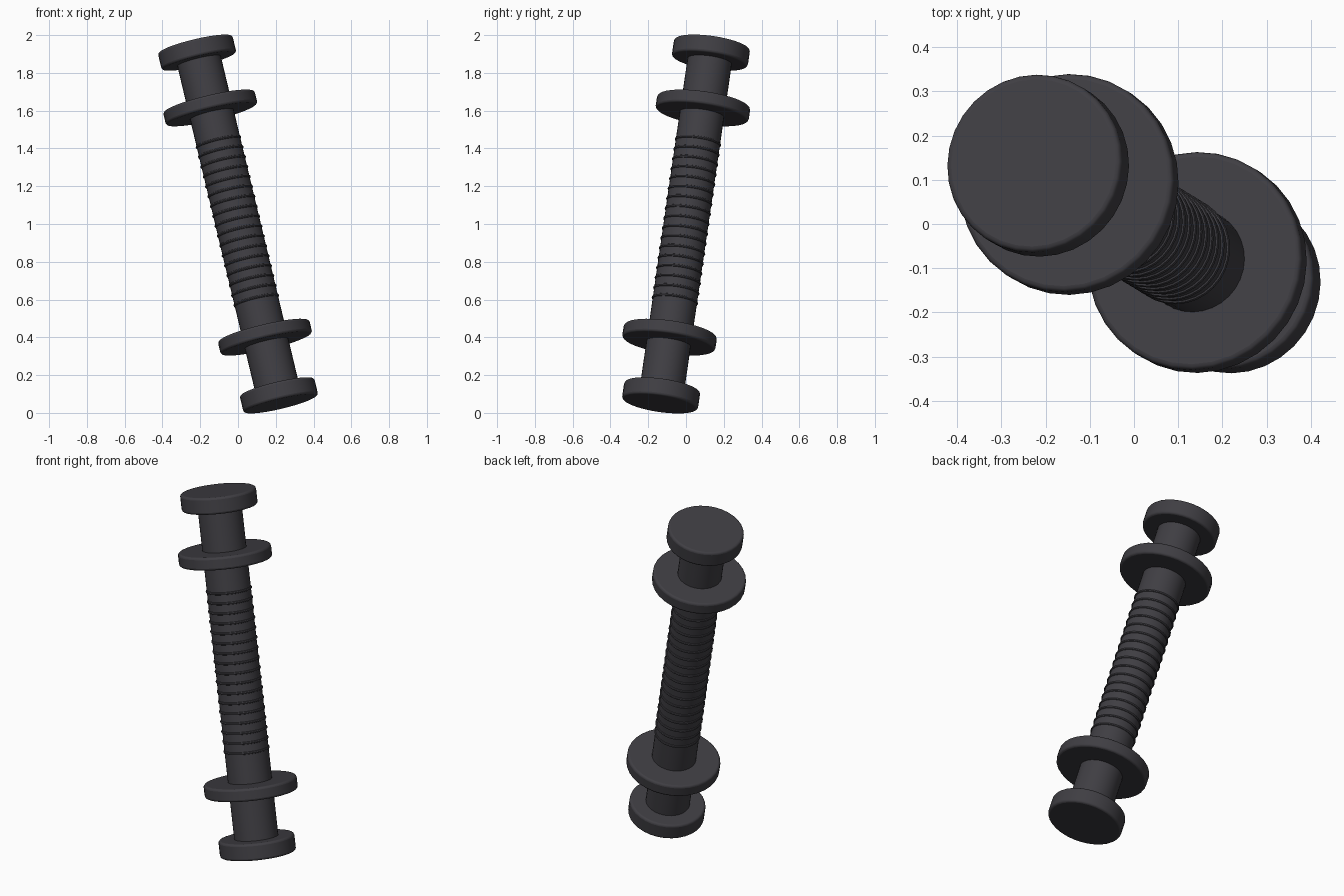
import bpy
from mathutils import Vector, Matrix

cube = bpy.data.objects.get("Cube")
if cube:
    bpy.data.objects.remove(cube)

# Dark plastic shared by every part
dark = bpy.data.materials.new("dark_grey")
dark.use_nodes = True
COLOUR = (0.05, 0.048, 0.056, 1)
dark.diffuse_color = COLOUR
dark.node_tree.nodes["Principled BSDF"].inputs["Base Color"].default_value = COLOUR

# The whole bar leans along this axis
AXIS = Vector((-0.230, 0.140, 0.963)).normalized()
TILT = Vector((0, 0, 1)).rotation_difference(AXIS).to_matrix().to_4x4()
CENTRE = Matrix.Translation((0, 0, 1))


def finish(name, offset):
    obj = bpy.context.object
    obj.name = name
    obj.data.materials.append(dark)
    obj.matrix_world = CENTRE @ TILT @ Matrix.Translation((0, 0, offset))
    bpy.ops.object.shade_smooth_by_angle(angle=0.6)
    return obj


def disc(name, radius, depth, offset, bevel=0):
    bpy.ops.mesh.primitive_cylinder_add(vertices=32, radius=radius, depth=depth)
    obj = finish(name, offset)
    if bevel:
        mod = obj.modifiers.new("rounded_rim", "BEVEL")
        mod.width = bevel
        mod.segments = 3
        mod.limit_method = "ANGLE"
    return obj


# Shaft
disc("shaft", 0.118, 1.85, 0)

# End caps and guard flanges
for name, sign, flange_at in (("upper", 1, 0.638), ("lower", -1, -0.622)):
    disc(name + "_end_cap", 0.203, 0.092, sign * 0.942, 0.012)
    disc(name + "_flange", 0.249, 0.07, flange_at, 0.012)

# Grip rings
RINGS = 17
for i in range(RINGS):
    bpy.ops.mesh.primitive_torus_add(major_radius=0.116, minor_radius=0.008,
                                     major_segments=32, minor_segments=8)
    finish(f"grip_ring_{i + 1}", 0.45 - 0.87 * i / (RINGS - 1))
